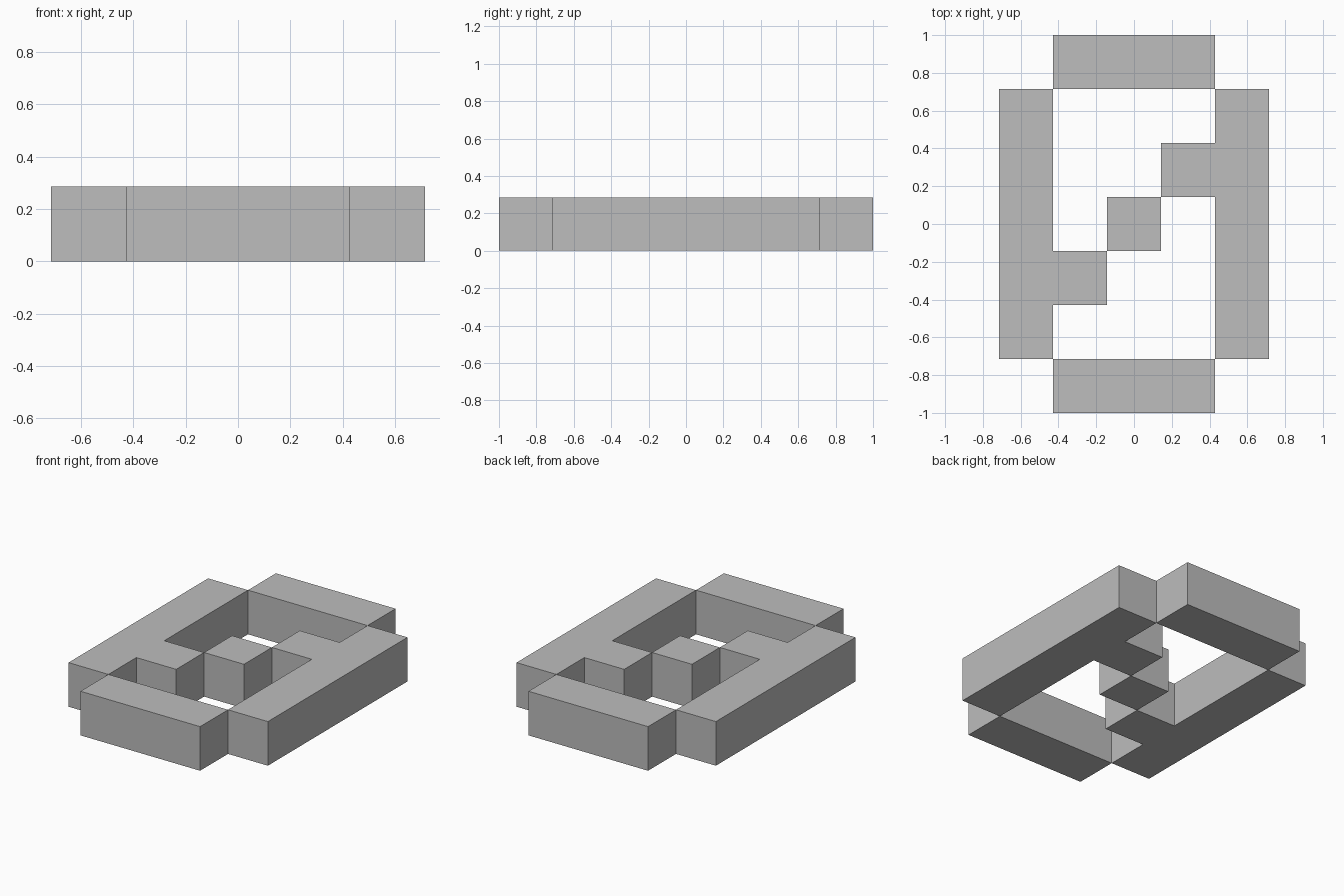
import bpy
import bmesh

cube = bpy.data.objects.get("Cube")
if cube:
    bpy.data.objects.remove(cube, do_unlink=True)

U = 2 / 7  # side of one grid cell; the model is 5 x 7 cells and one cell tall

grey = bpy.data.materials.new("plain grey")
grey.use_nodes = True
colour = (0.51, 0.51, 0.51, 1)
grey.diffuse_color = colour
grey.node_tree.nodes["Principled BSDF"].inputs["Base Color"].default_value = colour


def slab(name, outline, turn=1):
    """Extrude an outline in cell units; turn=-1 rotates it half a turn about z."""
    bm = bmesh.new()
    base = bm.faces.new([bm.verts.new((x * U * turn, y * U * turn, 0)) for x, y in outline])
    base.normal_update()
    top = bmesh.ops.extrude_face_region(bm, geom=[base], use_keep_orig=True)
    verts = [g for g in top["geom"] if isinstance(g, bmesh.types.BMVert)]
    bmesh.ops.translate(bm, verts=verts, vec=(0, 0, U))
    bmesh.ops.recalc_face_normals(bm, faces=bm.faces)
    mesh = bpy.data.meshes.new(name)
    bm.to_mesh(mesh)
    bm.free()
    mesh.materials.append(grey)
    obj = bpy.data.objects.new(name, mesh)
    bpy.context.collection.objects.link(obj)
    return obj


# Outlines: end bar, long side with its inward stub, centre block
bar = [(-1.5, -3.5), (1.5, -3.5), (1.5, -2.5), (-1.5, -2.5)]
side = [(2.5, -2.5), (2.5, 2.5), (1.5, 2.5), (1.5, 1.5),
        (0.5, 1.5), (0.5, 0.5), (1.5, 0.5), (1.5, -2.5)]
block = [(-0.5, -0.5), (0.5, -0.5), (0.5, 0.5), (-0.5, 0.5)]

slab("front_bar", bar)
slab("back_bar", bar, -1)
slab("left_side", side)
slab("right_side", side, -1)
slab("centre_block", block)
